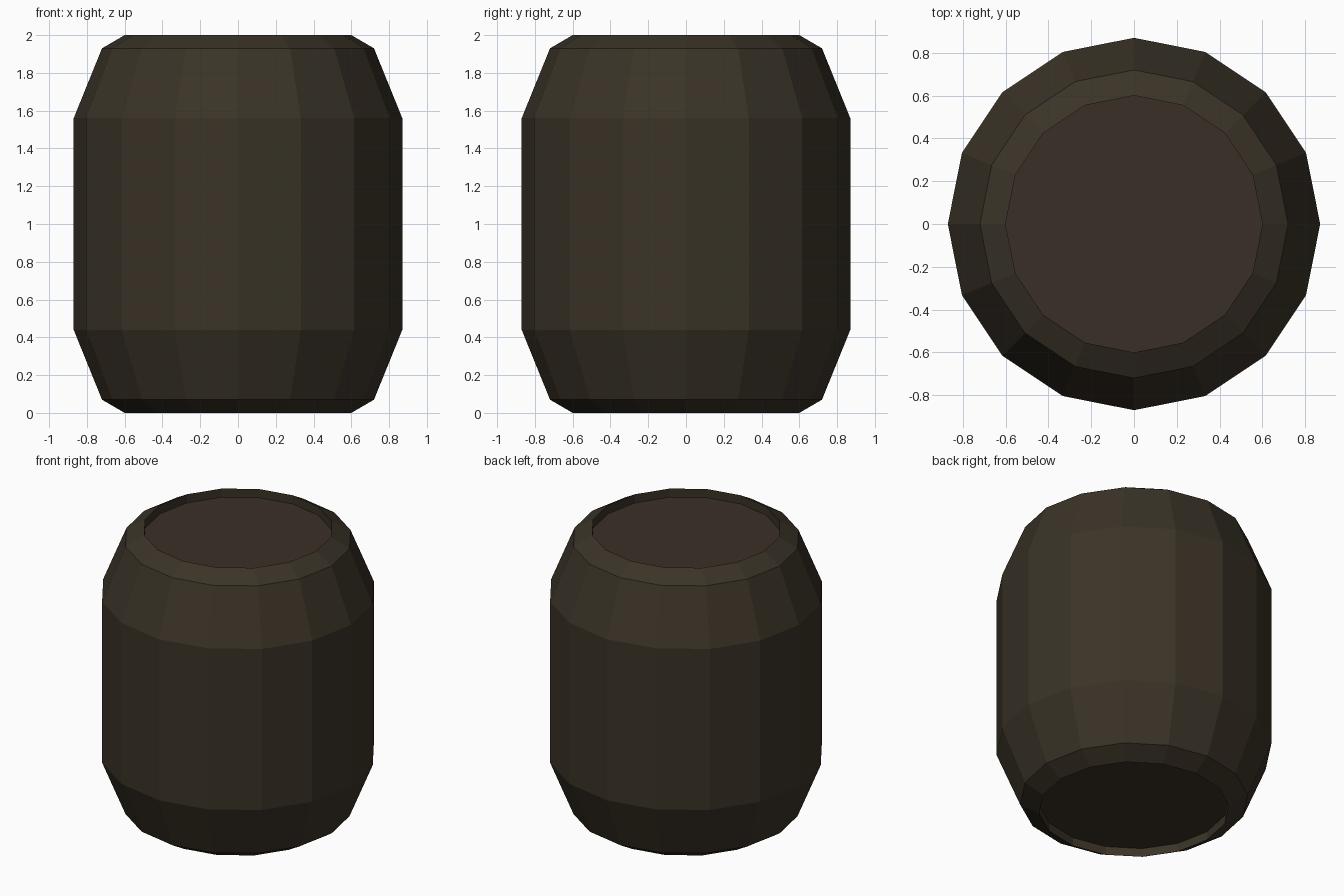
import bpy, bmesh, math

if "Cube" in bpy.data.objects:
    bpy.data.objects.remove(bpy.data.objects["Cube"])

SIDES = 16


def material(name, rgb):
    m = bpy.data.materials.new(name)
    m.diffuse_color = (*rgb, 1.0)
    m.use_nodes = True
    m.node_tree.nodes["Principled BSDF"].inputs["Base Color"].default_value = m.diffuse_color
    return m


body_brown = material("dark olive brown", (0.042, 0.033, 0.020))
lid_brown = material("dark warm brown", (0.042, 0.029, 0.019))

# Upper half of the barrel profile (radius, height above the middle), lid to belly
upper = [(0.60, 0.94), (0.60, 1.00), (0.72, 0.93), (0.87, 0.56)]
profile = [(r, 1 + h) for r, h in upper] + [(r, 1 - h) for r, h in reversed(upper)]

bm = bmesh.new()
rings = []
for r, z in profile:
    rings.append([bm.verts.new((r * math.cos(2 * math.pi * i / SIDES),
                                r * math.sin(2 * math.pi * i / SIDES), z))
                  for i in range(SIDES)])

# Barrel walls, rims and recess walls
for a, b in zip(rings, rings[1:]):
    for i in range(SIDES):
        j = (i + 1) % SIDES
        bm.faces.new((a[i], b[i], b[j], a[j]))

# Recessed lids at both ends
for ring in (rings[0], list(reversed(rings[-1]))):
    bm.faces.new(ring).material_index = 1

bmesh.ops.recalc_face_normals(bm, faces=bm.faces)
mesh = bpy.data.meshes.new("barrel")
bm.to_mesh(mesh)
bm.free()
mesh.materials.append(body_brown)
mesh.materials.append(lid_brown)
bpy.context.collection.objects.link(bpy.data.objects.new("barrel", mesh))
